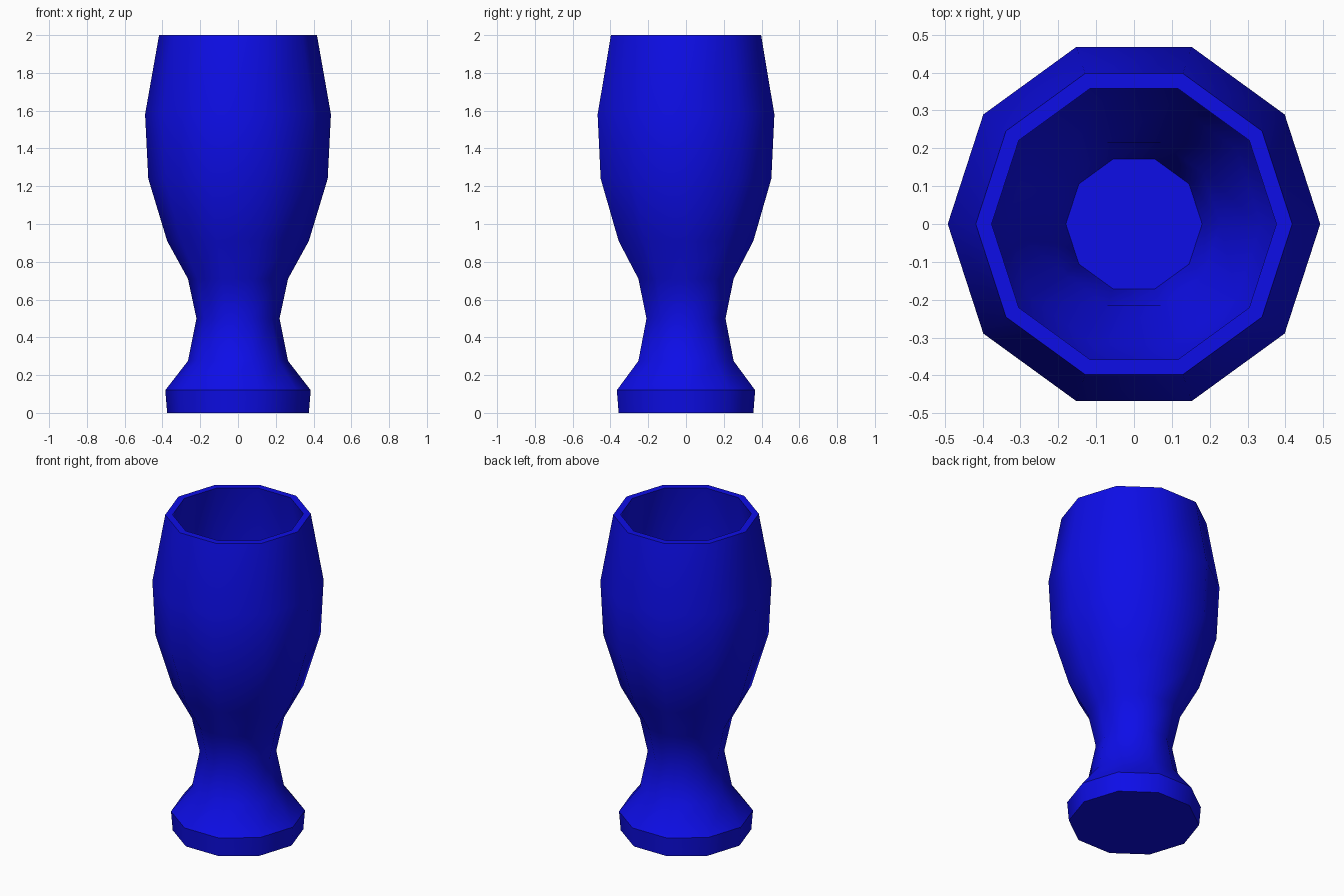
import bpy, bmesh, math

if "Cube" in bpy.data.objects:
    bpy.data.objects.remove(bpy.data.objects["Cube"])

SIDES = 10

# Outer silhouette from the foot up to the rim, then the inner wall down to the cup floor
outer = [(0.375, 0), (0.385, 0.12), (0.265, 0.275), (0.22, 0.5), (0.265, 0.71),
         (0.375, 0.91), (0.475, 1.24), (0.492, 1.58), (0.418, 2.0)]
inner = [(0.376, 2.0), (0.45, 1.58), (0.434, 1.25), (0.336, 0.93),
         (0.227, 0.73), (0.188, 0.54), (0.18, 0.5)]

# Drinking glass: lathe the profile around z and cap both ends
bm = bmesh.new()
rings = []
for r, z in outer + inner:
    rings.append([bm.verts.new((r * math.cos(math.tau * i / SIDES),
                                r * math.sin(math.tau * i / SIDES), z))
                  for i in range(SIDES)])
for a, b in zip(rings, rings[1:]):
    for i in range(SIDES):
        j = (i + 1) % SIDES
        bm.faces.new((a[i], a[j], b[j], b[i]))
bm.faces.new(rings[0][::-1])
bm.faces.new(rings[-1])
bmesh.ops.recalc_face_normals(bm, faces=bm.faces)

mesh = bpy.data.meshes.new("drinking_glass")
bm.to_mesh(mesh)
bm.free()
glass = bpy.data.objects.new("drinking_glass", mesh)
bpy.context.collection.objects.link(glass)

# Blue finish
blue = bpy.data.materials.new("blue")
blue.diffuse_color = (0.004, 0.004, 0.8, 1)
blue.use_nodes = True
blue.node_tree.nodes["Principled BSDF"].inputs["Base Color"].default_value = blue.diffuse_color
mesh.materials.append(blue)

# Smooth sides, crisp rim, foot and floor edges
bpy.context.view_layer.objects.active = glass
glass.select_set(True)
bpy.ops.object.shade_smooth_by_angle(angle=math.radians(40))
